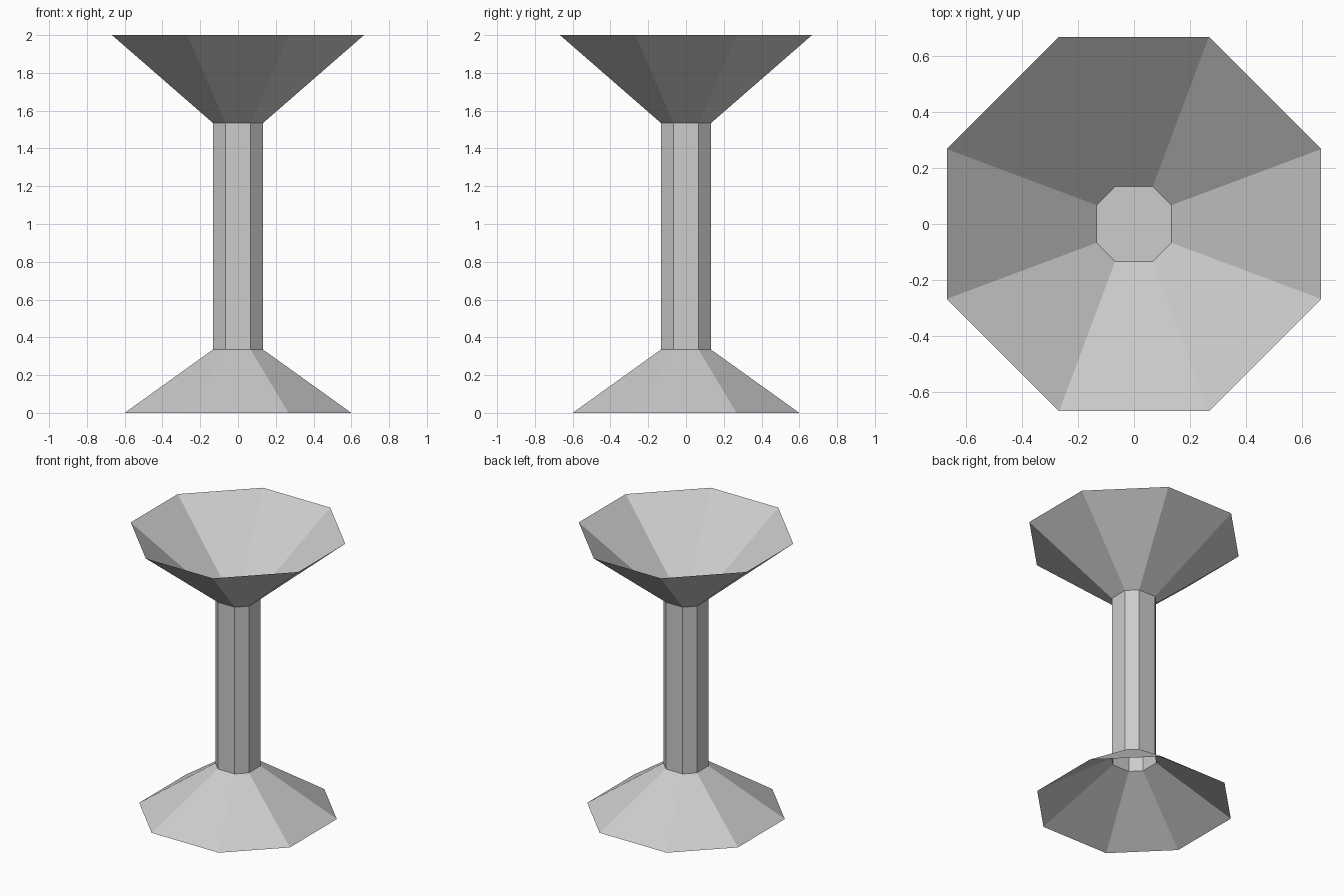
import bpy
import bmesh

# Remove the default object
cube = bpy.data.objects.get("Cube")
if cube:
    bpy.data.objects.remove(cube, do_unlink=True)

# Single grey material
grey = bpy.data.materials.new("light_grey")
grey.use_nodes = True
colour = (0.604, 0.604, 0.604, 1.0)
grey.diffuse_color = colour
grey.node_tree.nodes["Principled BSDF"].inputs["Base Color"].default_value = colour


def octagon(bm, half, corner, z):
    """Ring of eight vertices: a square of the given half width with cut corners."""
    quarter = [(half, -corner), (half, corner)]
    ring = []
    for _ in range(4):
        ring += [bm.verts.new((x, y, z)) for x, y in quarter]
        quarter = [(-y, x) for x, y in quarter]
    return ring


def flared_part(name, bottom, top, floor=False):
    """Open eight-sided shell between two rings, optionally closed at the bottom."""
    bm = bmesh.new()
    low, high = octagon(bm, *bottom), octagon(bm, *top)
    for i in range(8):
        j = (i + 1) % 8
        bm.faces.new((low[i], low[j], high[j], high[i]))
    if floor:
        bm.faces.new(low[::-1])
    mesh = bpy.data.meshes.new(name)
    bm.to_mesh(mesh)
    bm.free()
    mesh.materials.append(grey)
    obj = bpy.data.objects.new(name, mesh)
    bpy.context.collection.objects.link(obj)
    return obj


# Ring sizes: half width, corner offset, height
foot_rim = (0.6, 0.267, 0.0)
stem_bottom = (0.133, 0.067, 0.335)
stem_top = (0.133, 0.067, 1.535)
bowl_rim = (0.667, 0.267, 2.0)

# Hollow foot, open tube stem, and bowl with a flat floor
flared_part("foot", foot_rim, stem_bottom)
flared_part("stem", stem_bottom, stem_top)
flared_part("bowl", stem_top, bowl_rim, floor=True)
